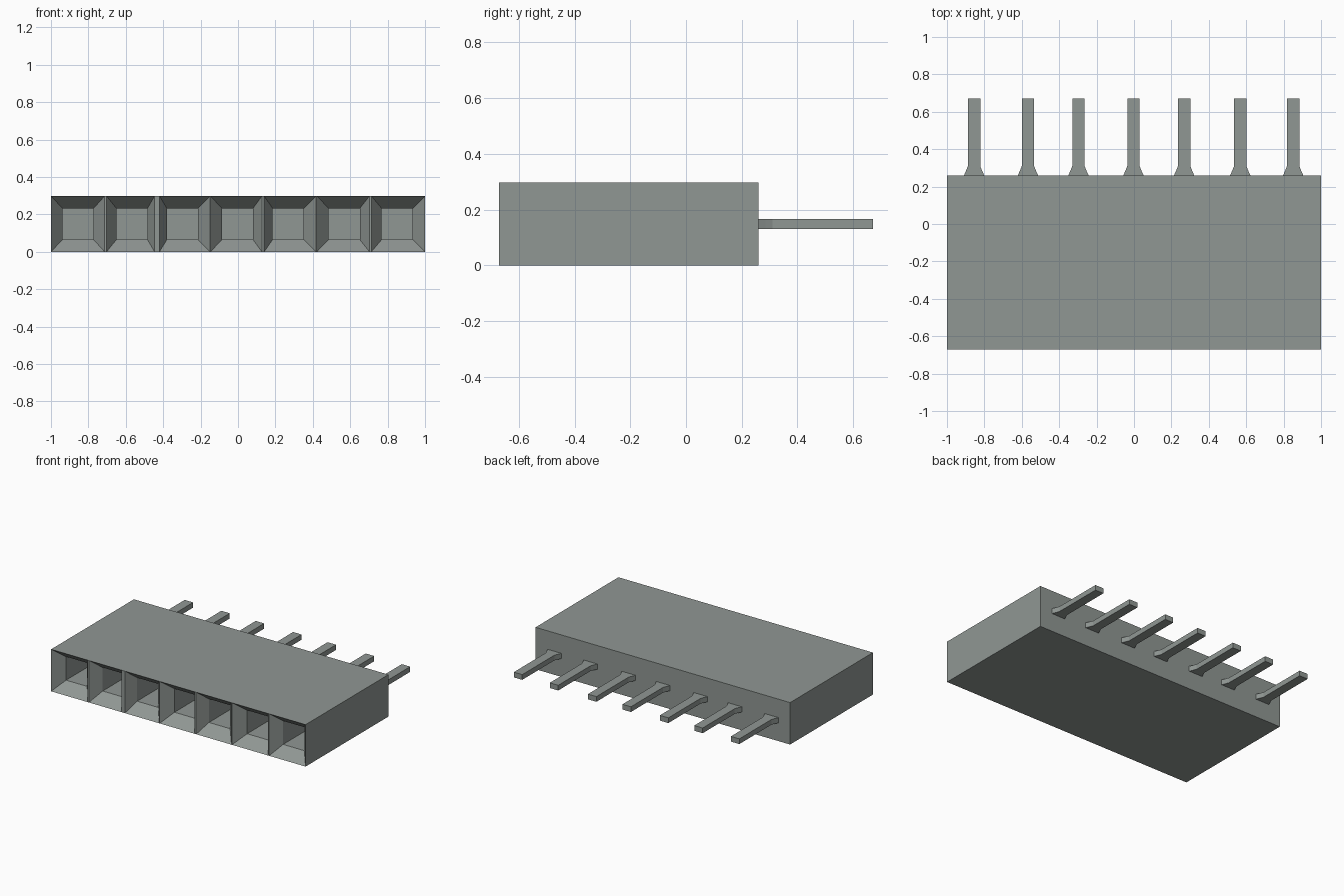
import bpy
import bmesh

cube = bpy.data.objects.get("Cube")
if cube:
    bpy.data.objects.remove(cube, do_unlink=True)

grey = bpy.data.materials.new("plain grey")
grey.use_nodes = True
colour = (0.28, 0.31, 0.295, 1)
grey.diffuse_color = colour
grey.node_tree.nodes["Principled BSDF"].inputs["Base Color"].default_value = colour

FRONT, BACK, TIP = -0.67, 0.26, 0.67
HEIGHT = 0.298
CENTRES = [-0.855, -0.567, -0.297, -0.003, 0.268, 0.568, 0.851]
# left and right edge of each socket mouth
MOUTHS = [(-1, -0.713), (-0.703, -0.446), (-0.42, -0.15), (-0.147, 0.128),
          (0.14, 0.418), (0.421, 0.703), (0.713, 1)]


def finish(name, bm):
    bmesh.ops.remove_doubles(bm, verts=bm.verts, dist=1e-5)
    bmesh.ops.recalc_face_normals(bm, faces=bm.faces)
    mesh = bpy.data.meshes.new(name)
    bm.to_mesh(mesh)
    bm.free()
    mesh.materials.append(grey)
    obj = bpy.data.objects.new(name, mesh)
    bpy.context.collection.objects.link(obj)
    return obj


def ring(bm, x0, x1, z0, z1, y):
    return [bm.verts.new((x, y, z)) for x, z in ((x0, z0), (x1, z0), (x1, z1), (x0, z1))]


def bridge(bm, a, b):
    for i in range(4):
        j = (i + 1) % 4
        bm.faces.new((a[i], a[j], b[j], b[i]))


# Housing: outer walls, with every socket funnelling into a square blind hole
bm = bmesh.new()
edges = [x for mouth in MOUTHS for x in mouth]
for z in (0, HEIGHT):
    rim = [bm.verts.new((x, FRONT, z)) for x in edges]
    rim += [bm.verts.new((x, BACK, z)) for x in (1, -1)]
    bm.faces.new(rim)
for x in (-1, 1):
    bm.faces.new([bm.verts.new((x, y, z)) for y, z in
                  ((FRONT, 0), (BACK, 0), (BACK, HEIGHT), (FRONT, HEIGHT))])
bm.faces.new(ring(bm, -1, 1, 0, HEIGHT, BACK))
for (x0, x1), c in zip(MOUTHS, CENTRES):
    mouth = ring(bm, x0, x1, 0, HEIGHT, FRONT)
    throat = ring(bm, c - 0.083, c + 0.083, 0.065, 0.232, FRONT + 0.08)
    end = ring(bm, c - 0.083, c + 0.083, 0.065, 0.232, FRONT + 0.6)
    bridge(bm, mouth, throat)
    bridge(bm, throat, end)
    bm.faces.new(end)
# thin divider fronts between neighbouring mouths
for (_, x0), (x1, _) in zip(MOUTHS, MOUTHS[1:]):
    bm.faces.new(ring(bm, x0, x1, 0, HEIGHT, FRONT))
finish("socket_housing", bm)

# Pins: flat bars that flare where they meet the housing
PROFILE = [(BACK, 0.054), (BACK + 0.025, 0.043), (BACK + 0.05, 0.033), (TIP, 0.033)]
for n, c in enumerate(CENTRES, 1):
    bm = bmesh.new()
    rings = [ring(bm, c - w, c + w, 0.13, 0.167, y) for y, w in PROFILE]
    for a, b in zip(rings, rings[1:]):
        bridge(bm, a, b)
    bm.faces.new(rings[0])
    bm.faces.new(rings[-1])
    finish(f"pin_{n}", bm)
